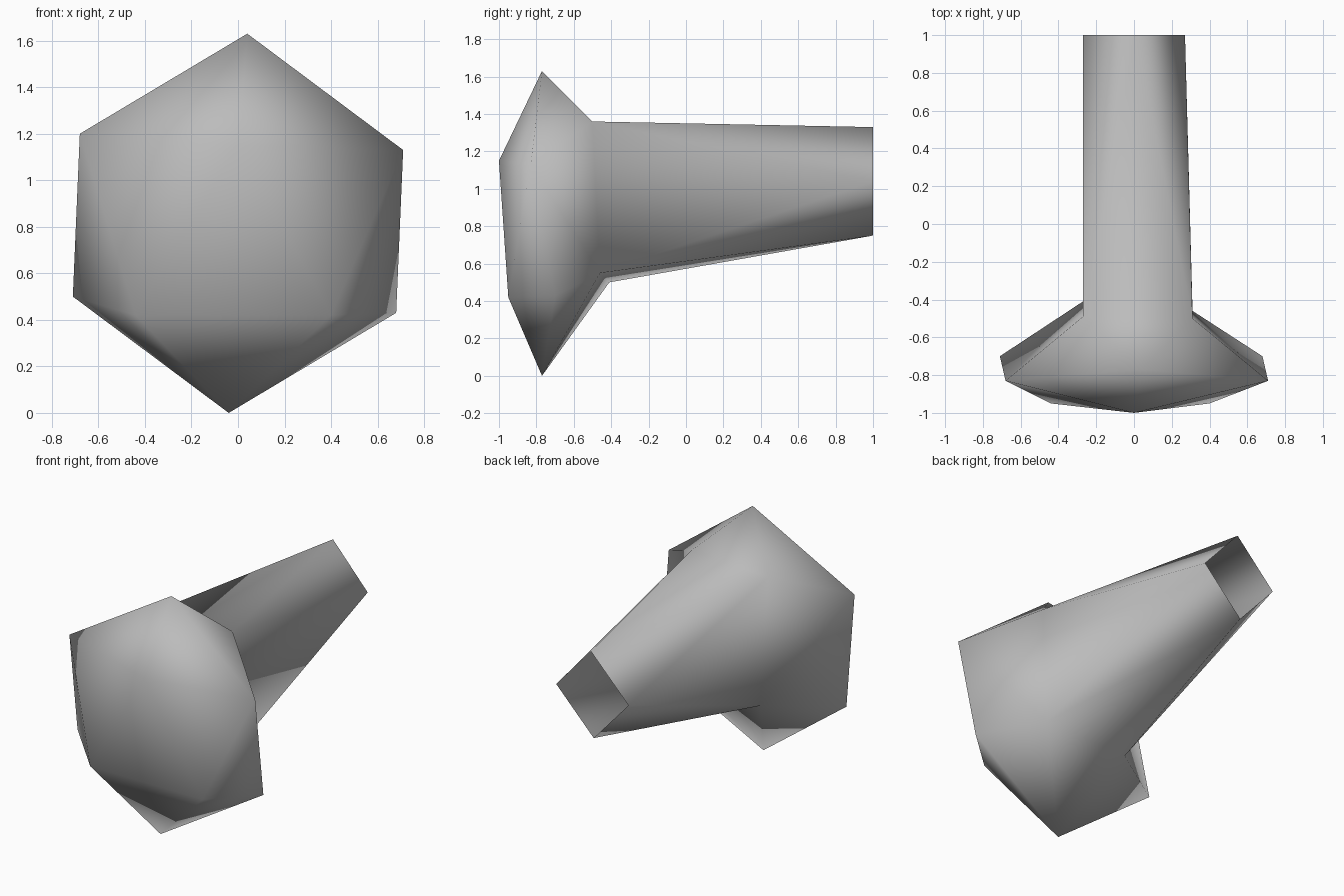
import bpy
import bmesh

cube = bpy.data.objects.get("Cube")
if cube:
    bpy.data.objects.remove(cube, do_unlink=True)

# Plain grey material
grey = bpy.data.materials.new("plain_grey")
grey.use_nodes = True
colour = (0.5, 0.5, 0.5, 1)
grey.diffuse_color = colour
grey.node_tree.nodes["Principled BSDF"].inputs["Base Color"].default_value = colour

bm = bmesh.new()


def ring(*points):
    """Cross-section, listed clockwise from the top."""
    return [bm.verts.new(p) for p in points]


def stitch(a, b):
    """Join two rings of any size with triangles, taking the shorter diagonal."""
    i = j = 0
    while i < len(a) or j < len(b):
        p, q = a[i % len(a)], b[j % len(b)]
        next_p, next_q = a[(i + 1) % len(a)], b[(j + 1) % len(b)]
        step_a = (next_p.co - q.co).length < (next_q.co - p.co).length
        if j == len(b) or (i < len(a) and step_a):
            bm.faces.new((p, next_p, q))
            i += 1
        else:
            bm.faces.new((p, next_q, q))
            j += 1


# Faceted head: front triangle, wide six-sided rim, four-sided neck
front = ring((0, -1, 1.15), (0.40, -0.95, 0.42), (-0.44, -0.95, 0.42))
rim = ring((0.04, -0.77, 1.63), (0.71, -0.83, 1.13), (0.68, -0.70, 0.43),
           (-0.04, -0.77, 0), (-0.71, -0.70, 0.50), (-0.68, -0.83, 1.20))
neck = ring((0.31, -0.50, 1.36), (0.31, -0.46, 0.55),
            (-0.27, -0.41, 0.50), (-0.27, -0.49, 1.34))

# Tube end: an open diamond turned against the neck
end = ring((0.01, 1, 1.33), (0.27, 1, 1.04), (-0.01, 1, 0.75), (-0.27, 1, 1.04))

bm.faces.new(front)
for a, b in ((front, rim), (rim, neck), (neck, end)):
    stitch(a, b)
bmesh.ops.recalc_face_normals(bm, faces=bm.faces)
for face in bm.faces:
    face.smooth = True

mesh = bpy.data.meshes.new("faceted_head_with_tube")
bm.to_mesh(mesh)
bm.free()
mesh.materials.append(grey)
body = bpy.data.objects.new("faceted_head_with_tube", mesh)
bpy.context.collection.objects.link(body)
